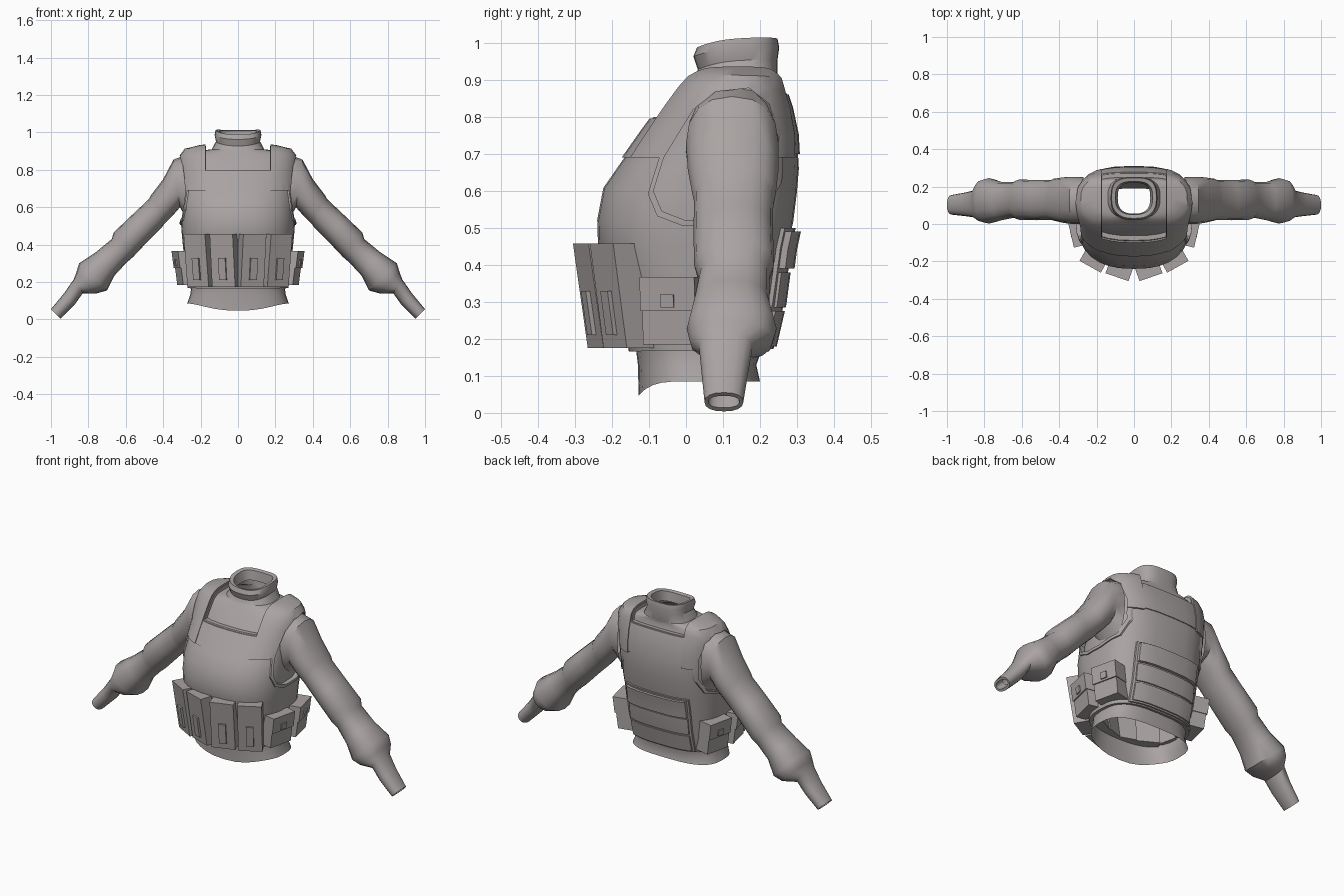
import bpy, bmesh, math
from mathutils import Matrix, Vector

if "Cube" in bpy.data.objects:
    bpy.data.objects.remove(bpy.data.objects["Cube"])

cloth = bpy.data.materials.new("warm grey cloth")
cloth.use_nodes = True
cloth.diffuse_color = (0.40, 0.37, 0.365, 1)
cloth.node_tree.nodes["Principled BSDF"].inputs["Base Color"].default_value = (0.40, 0.37, 0.365, 1)


def add_object(name, bm):
    bmesh.ops.recalc_face_normals(bm, faces=bm.faces)
    mesh = bpy.data.meshes.new(name)
    bm.to_mesh(mesh)
    bm.free()
    mesh.materials.append(cloth)
    obj = bpy.data.objects.new(name, mesh)
    bpy.context.collection.objects.link(obj)
    return obj


def smooth(obj, angle=35):
    bpy.ops.object.select_all(action='DESELECT')
    obj.select_set(True)
    bpy.context.view_layer.objects.active = obj
    bpy.ops.object.shade_smooth_by_angle(angle=math.radians(angle))


def bridge(name, loops):
    """Skin a list of closed loops with quads, leaving both ends open."""
    bm = bmesh.new()
    rows = [[bm.verts.new(p) for p in loop] for loop in loops]
    for a, b in zip(rows, rows[1:]):
        for i in range(len(a)):
            j = (i + 1) % len(a)
            bm.faces.new((a[i], a[j], b[j], b[i]))
    return add_object(name, bm)


def power(v, e):
    return math.copysign(abs(v) ** (2 / e), v)


def body_loop(z, rx, front, back, count=32):
    """Rounded-square cross-section; hem dips and collar tilts."""
    loop = []
    for i in range(count):
        t = math.tau * i / count
        c, s = math.cos(t), math.sin(t)
        e = 3 if s > 0 else 2.5
        y = (front + back) / 2 + (back - front) / 2 * power(s, e)
        h = z
        if z < 0.1 and s < 0:
            h -= 0.038 * s ** 4
        if z > 0.93:
            h += 0.012 * s + 0.012 * c * c
        loop.append((rx * power(c, e), y, h))
    return loop


# Shirt torso and folded collar: height, half width, front, back
TORSO = [(.085, .272, -.128, .20), (.13, .256, -.13, .19), (.17, .25, -.135, .205),
         (.3, .265, -.16, .235), (.45, .28, -.218, .255), (.52, .285, -.22, .27),
         (.6, .285, -.205, .28), (.66, .285, -.163, .285), (.75, .285, -.1, .28),
         (.82, .288, -.048, .265), (.865, .285, -.012, .25), (.888, .268, .008, .245),
         (.903, .2, .02, .245), (.91, .14, .025, .248)]
COLLAR = [(.94, .118, .032, .247), (.975, .125, .02, .252), (1.0, .12, .03, .247),
          (.995, .1, .05, .227), (.94, .087, .055, .22)]
smooth(bridge("shirt", [body_loop(*r) for r in TORSO + COLLAR]))


# Conforming layers: inflated shells of the torso trimmed by cutters
def prism(outline, x0, x1):
    """Prism along x from an outline in y and z."""
    bm = bmesh.new()
    ends = [[bm.verts.new((x, y, z)) for y, z in outline] for x in (x0, x1)]
    n = len(outline)
    for end in ends:
        bm.faces.new(end)
    for i in range(n):
        j = (i + 1) % n
        bm.faces.new((ends[0][i], ends[0][j], ends[1][j], ends[1][i]))
    return add_object("cutter", bm)


def block(x0, x1, y0, y1, z0, z1):
    return prism([(y0, z0), (y1, z0), (y1, z1), (y0, z1)], x0, x1)


def layer(name, thickness, cuts, paired=False):
    obj = bridge(name, [body_loop(*r) for r in TORSO[2:]])
    bpy.ops.object.select_all(action='DESELECT')
    bpy.context.view_layer.objects.active = obj
    solid = obj.modifiers.new("thickness", 'SOLIDIFY')
    solid.thickness, solid.offset = thickness, 1
    bpy.ops.object.modifier_apply(modifier=solid.name)
    for operation, cutter in cuts:
        trim = obj.modifiers.new("trim", 'BOOLEAN')
        trim.operation, trim.object, trim.solver = operation, cutter, 'EXACT'
        bpy.ops.object.modifier_apply(modifier=trim.name)
        bpy.data.objects.remove(cutter)
    if paired:
        obj.modifiers.new("other side", 'MIRROR')
    smooth(obj)


ARMHOLE = [(0, .52), (-.065, .545), (-.088, .6), (-.06, .69), (.02, .82), (.08, .868),
           (.17, .878), (.225, .835), (.25, .74), (.245, .63), (.2, .55), (.1, .52)]


def armhole(side=1, grow=1.0):
    y0, z0 = .08, .69
    shape = [(y0 + (y - y0) * grow, z0 + (z - z0) * grow) for y, z in ARMHOLE]
    return prism(shape, side * .2, side * .5)


CUT, KEEP = 'DIFFERENCE', 'INTERSECT'
layer("vest", .02, [(CUT, armhole(1)), (CUT, armhole(-1)),
                    (CUT, block(-.17, .17, -.4, .1, .8, 1.1)),
                    (CUT, block(-.17, .17, .09, .5, .865, 1.1))])
layer("front_bib", .026, [(KEEP, block(-.18, .18, -.4, .06, .69, .795))])
layer("back_yoke", .025, [(KEEP, block(-.18, .18, .1, .5, .7, .86))])
layer("back_panel", .03, [(KEEP, block(-.2, .2, .1, .5, .172, .5))])
for label, low, high, thick in (("lower", .18, .275, .037), ("middle", .285, .38, .037),
                                ("upper", .39, .49, .046)):
    layer(label + "_back_band", thick, [(KEEP, block(-.19, .19, .1, .5, low, high))])
layer("armhole_rims", .027, [(KEEP, armhole(grow=1.09)), (CUT, armhole())], True)
layer("shoulder_straps", .03, [(KEEP, block(.175, .32, -.4, .5, .69, 1.1)),
                               (CUT, armhole(grow=1.02))], True)
layer("strap_ends", .042, [(KEEP, block(.178, .3, -.4, .03, .69, .79)),
                           (CUT, armhole(grow=1.04))], True)

# Sleeves: outer edge x z, inner edge x z, front y, back y
SLEEVE = [(.27, .883, .27, .53, 0, .25), (.345, .855, .31, .6, 0, .25),
          (.4, .75, .345, .56, .005, .25), (.465, .665, .395, .51, .018, .242),
          (.475, .645, .405, .495, .022, .236), (.56, .565, .48, .42, .02, .235),
          (.665, .465, .56, .335, .022, .238), (.675, .43, .595, .305, .035, .225),
          (.76, .36, .66, .235, .02, .225), (.85, .3, .7, .155, .002, .245),
          (.865, .25, .755, .14, .01, .235), (.878, .215, .83, .14, .035, .18),
          (.93, .14, .875, .077, .042, .168), (1, .055, .95, .004, .05, .155),
          (.99, .046, .96, .014, .06, .145), (.95, .09, .92, .055, .065, .14)]


def sleeve_loop(side, xo, zo, xi, zi, front, back, count=16):
    loop = []
    for i in range(count):
        t = math.tau * i / count
        k = (1 + power(math.cos(t), 2.3)) / 2
        y = (front + back) / 2 + (back - front) / 2 * power(math.sin(t), 2.3)
        loop.append((side * (xi + (xo - xi) * k), y, zi + (zo - zi) * k))
    return loop


for side, label in ((1, "left"), (-1, "right")):
    smooth(bridge(label + "_sleeve", [sleeve_loop(side, *r) for r in SLEEVE]), 40)


# Pouches: boxes in a local frame whose front faces -y, leaning outward at the top
def pouch(name, x, y, turn, lean, boxes):
    place = Matrix.Translation((x, y, 0)) @ Matrix.Rotation(math.radians(turn), 4, 'Z')
    bm = bmesh.new()
    for width, front, back, low, high in boxes:
        for v in bmesh.ops.create_cube(bm, size=1)["verts"]:
            depth = front if v.co.y < 0 else back
            z = high if v.co.z > 0 else low
            v.co = place @ Vector((v.co.x * width, depth - lean * (z - .18), z))
    return add_object(name, bm)


MAGAZINE = [(.13, 0, .15, .175, .458), (.04, -.012, .02, .21, .33)]
UTILITY = [(.145, 0, .09, .185, .36), (.152, -.007, .09, .275, .367),
           (.036, -.014, .01, .285, .32)]
for side, label in ((1, "left"), (-1, "right")):
    pouch(label + "_inner_magazine_pouch", side * .077, -.245, side * 19, .15, MAGAZINE)
    pouch(label + "_outer_magazine_pouch", side * .214, -.192, side * 29, .15, MAGAZINE)
    pouch(label + "_front_utility_pouch", side * .308, -.045, side * 77, .13, UTILITY)
    pouch(label + "_rear_utility_pouch", side * .306, .145, side * 103, .13, UTILITY)
